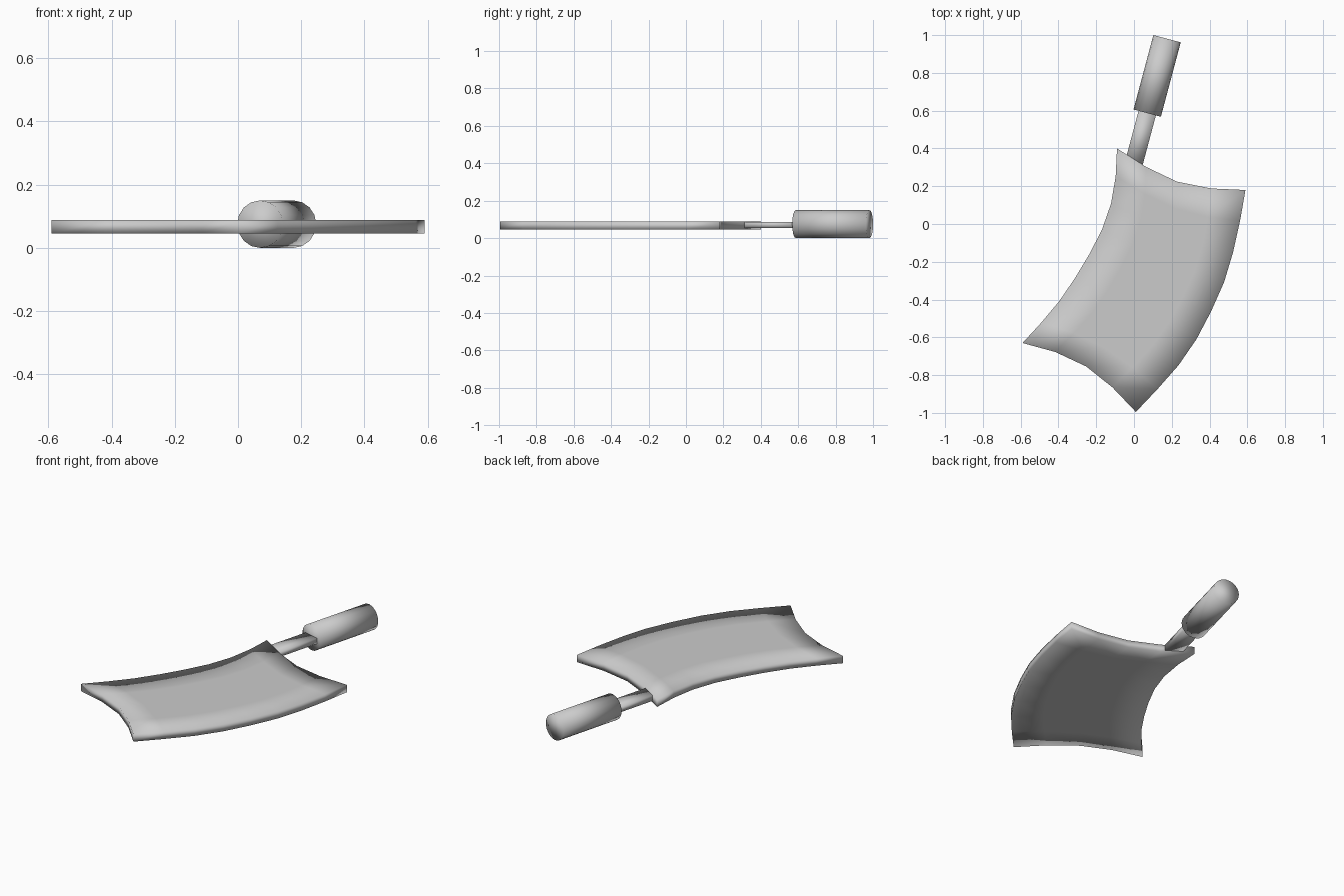
import bpy, bmesh, math
from mathutils import Vector, Matrix

if "Cube" in bpy.data.objects:
    bpy.data.objects.remove(bpy.data.objects["Cube"])


def finish(name, bm):
    bmesh.ops.recalc_face_normals(bm, faces=bm.faces)
    for f in bm.faces:
        f.smooth = True
    me = bpy.data.meshes.new(name)
    bm.to_mesh(me)
    bm.free()
    ob = bpy.data.objects.new(name, me)
    bpy.context.collection.objects.link(ob)
    return ob


def resample(pts, n):
    # n + 1 evenly spaced points on a Catmull-Rom curve through pts
    p = [Vector(q) for q in pts]
    p = [2 * p[0] - p[1]] + p + [2 * p[-1] - p[-2]]
    dense = []
    for i in range(1, len(p) - 2):
        a, b, c, d = p[i - 1:i + 3]
        for k in range(20):
            t = k / 20
            dense.append(0.5 * (2 * b + (c - a) * t + (2 * a - 5 * b + 4 * c - d) * t * t
                                + (3 * b - a - 3 * c + d) * t ** 3))
    dense.append(p[-2])
    lens = [0.0]
    for a, b in zip(dense, dense[1:]):
        lens.append(lens[-1] + (b - a).length)
    out, j = [], 0
    for k in range(n + 1):
        s = lens[-1] * k / n
        while j < len(dense) - 2 and lens[j + 1] < s:
            j += 1
        out.append(dense[j].lerp(dense[j + 1], min(1, (s - lens[j]) / (lens[j + 1] - lens[j]))))
    return out


# blade: flat plate gridded between four curved edges
COLS, ROWS = 4, 8
tip = resample([(-.59, -.63), (-.41, -.68), (-.26, -.75), (-.13, -.85), (.01, -.995)], COLS)
heel = resample([(-.09, .40), (.05, .31), (.21, .23), (.39, .19), (.59, .18)], COLS)
left = resample([(-.59, -.63), (-.42, -.44), (-.29, -.25), (-.165, -.02), (-.105, .185), (-.09, .40)], ROWS)
right = resample([(.01, -.995), (.2, -.79), (.325, -.62), (.48, -.30), (.56, .01), (.59, .18)], ROWS)


def patch(i, j):
    u, v = i / COLS, j / ROWS
    corners = tip[0].lerp(tip[-1], u).lerp(heel[0].lerp(heel[-1], u), v)
    return tip[i].lerp(heel[i], v) + left[j].lerp(right[j], u) - corners


bm = bmesh.new()
grid = [[bm.verts.new((*patch(i, j), 0.045)) for i in range(COLS + 1)] for j in range(ROWS + 1)]
for j in range(ROWS):
    for i in range(COLS):
        bm.faces.new((grid[j][i], grid[j][i + 1], grid[j + 1][i + 1], grid[j + 1][i]))
ext = bmesh.ops.extrude_face_region(bm, geom=bm.faces[:], use_keep_orig=True)
bmesh.ops.translate(bm, vec=(0, 0, 0.043),
                    verts=[g for g in ext["geom"] if isinstance(g, bmesh.types.BMVert)])
finish("blade", bm)

# tang and grip share one tilted axis
base, end = Vector((.07, .587, .075)), Vector((.175, .981, .075))
axis = (end - base).normalized()
turn = Matrix.Rotation(math.atan2(axis.y, axis.x), 4, 'Z')


def along(start, stop, z):
    mid = base + axis * (start + stop) / 2
    mid.z = z
    return Matrix.Translation(mid) @ turn


# tang
bm = bmesh.new()
bmesh.ops.create_cube(bm, size=1, matrix=along(-.29, .02, .071) @ Matrix.Diagonal((.31, .095, .033, 1)))
finish("tang", bm)

# grip
length = (end - base).length
bm = bmesh.new()
bmesh.ops.create_cone(bm, cap_ends=True, segments=16, radius1=.075, radius2=.075, depth=length,
                      matrix=along(0, length, .075) @ Matrix.Rotation(math.pi / 2, 4, 'Y'))
finish("grip", bm)
